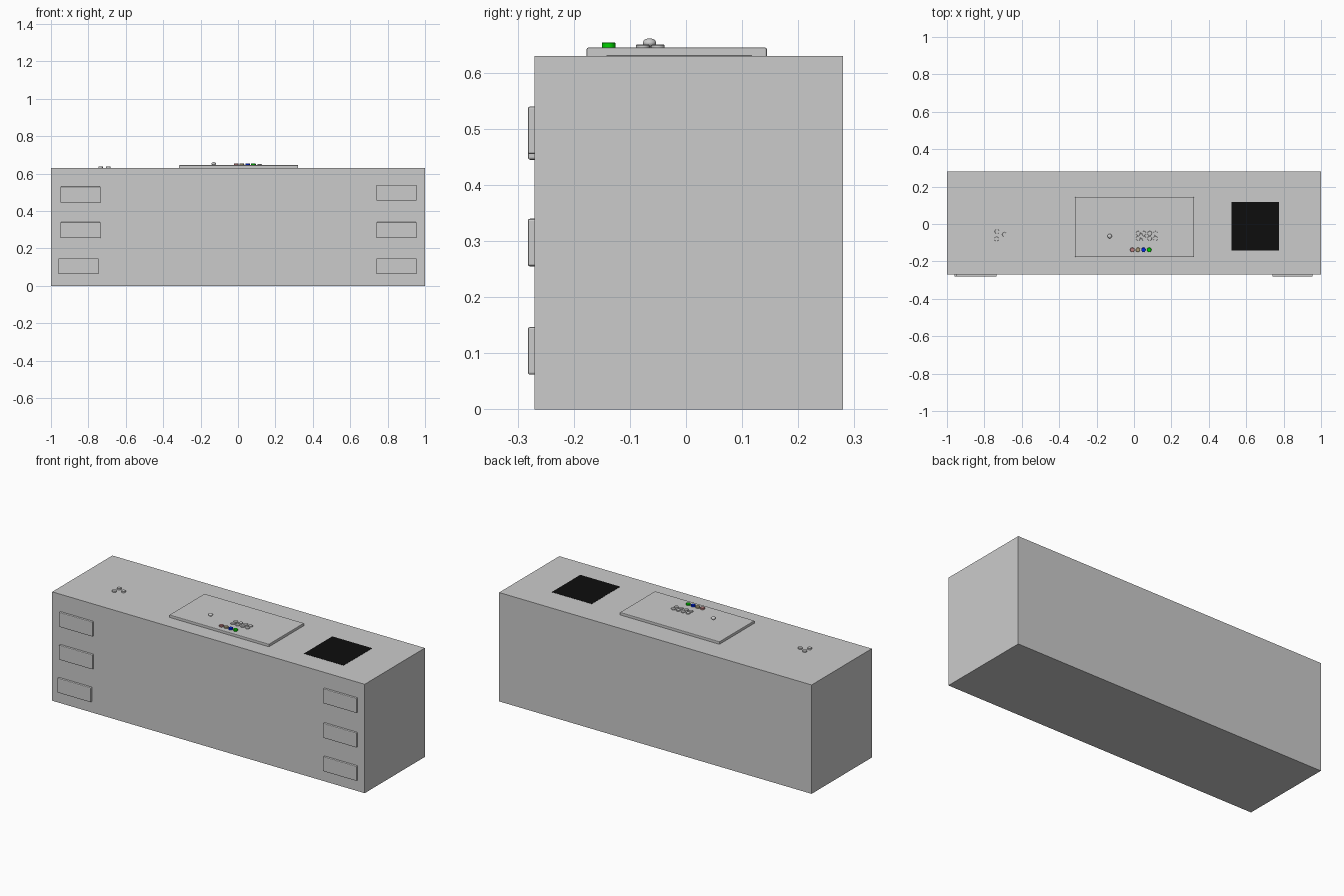
import bpy

if "Cube" in bpy.data.objects:
    bpy.data.objects.remove(bpy.data.objects["Cube"])


def paint(ob, name, rgb):
    mat = bpy.data.materials.new(name)
    mat.diffuse_color = (*rgb, 1)
    mat.use_nodes = True
    mat.node_tree.nodes["Principled BSDF"].inputs["Base Color"].default_value = mat.diffuse_color
    ob.data.materials.append(mat)


def box(name, x, y, z, bevel=0):
    bpy.ops.mesh.primitive_cube_add(
        size=1, location=[(a[0] + a[1]) / 2 for a in (x, y, z)])
    ob = bpy.context.object
    ob.name = name
    ob.scale = [a[1] - a[0] for a in (x, y, z)]
    bpy.ops.object.transform_apply(location=False, rotation=False, scale=True)
    if bevel:
        m = ob.modifiers.new("bevel", "BEVEL")
        m.width, m.segments = bevel, 2
    return ob


def button(name, x, y, z0, z1, r=0.012):
    bpy.ops.mesh.primitive_cylinder_add(
        vertices=24, radius=r, depth=z1 - z0, location=(x, y, (z0 + z1) / 2))
    ob = bpy.context.object
    ob.name = name
    bpy.ops.object.shade_smooth_by_angle()
    m = ob.modifiers.new("bevel", "BEVEL")
    m.width, m.segments, m.limit_method = 0.001, 1, "ANGLE"
    return ob


# Desk body
box("desk_body", (-1, 1), (-0.27, 0.28), (0, 0.63))

# Drawer fronts, two columns of three
drawers = [(-0.95, 0.445), (-0.95, 0.255), (-0.96, 0.062),
           (0.74, 0.455), (0.74, 0.255), (0.74, 0.062)]
for i, (x, z) in enumerate(drawers):
    box(f"drawer_front_{i + 1}", (x, x + 0.215), (-0.282, -0.262),
        (z, z + 0.085), 0.004)

# Raised control panel and dark screen on the top
box("control_panel", (-0.315, 0.322), (-0.177, 0.144), (0.622, 0.645), 0.003)
screen = box("screen", (0.521, 0.776), (-0.142, 0.118), (0.628, 0.631))
paint(screen, "black", (0.004, 0.004, 0.004))

# Keypad: two rows of four grey buttons
for row in range(2):
    for col in range(4):
        button(f"key_{row}_{col}", 0.022 + 0.031 * col, -0.05 - 0.027 * row,
               0.643, 0.65)

# Coloured buttons along the front of the panel
colours = [("red", (0.5, 0.22, 0.22)), ("amber", (0.42, 0.35, 0.2)),
           ("blue", (0.0, 0.02, 0.8)), ("green", (0.0, 0.65, 0.0))]
for i, (name, rgb) in enumerate(colours):
    paint(button(f"{name}_button", -0.009 + 0.03 * i, -0.138, 0.643, 0.654),
          name, rgb)

# Joystick
button("joystick_stem", -0.13, -0.065, 0.643, 0.655, 0.006)
bpy.ops.mesh.primitive_uv_sphere_add(
    segments=20, ring_count=12, radius=0.012, location=(-0.13, -0.065, 0.653))
knob = bpy.context.object
knob.name = "joystick_knob"
knob.scale.z = 0.7
bpy.ops.object.shade_smooth_by_angle()

# Three small knobs on the left of the top
for i, (x, y) in enumerate([(-0.733, -0.04), (-0.735, -0.08), (-0.693, -0.056)]):
    button(f"small_knob_{i + 1}", x, y, 0.628, 0.638)
